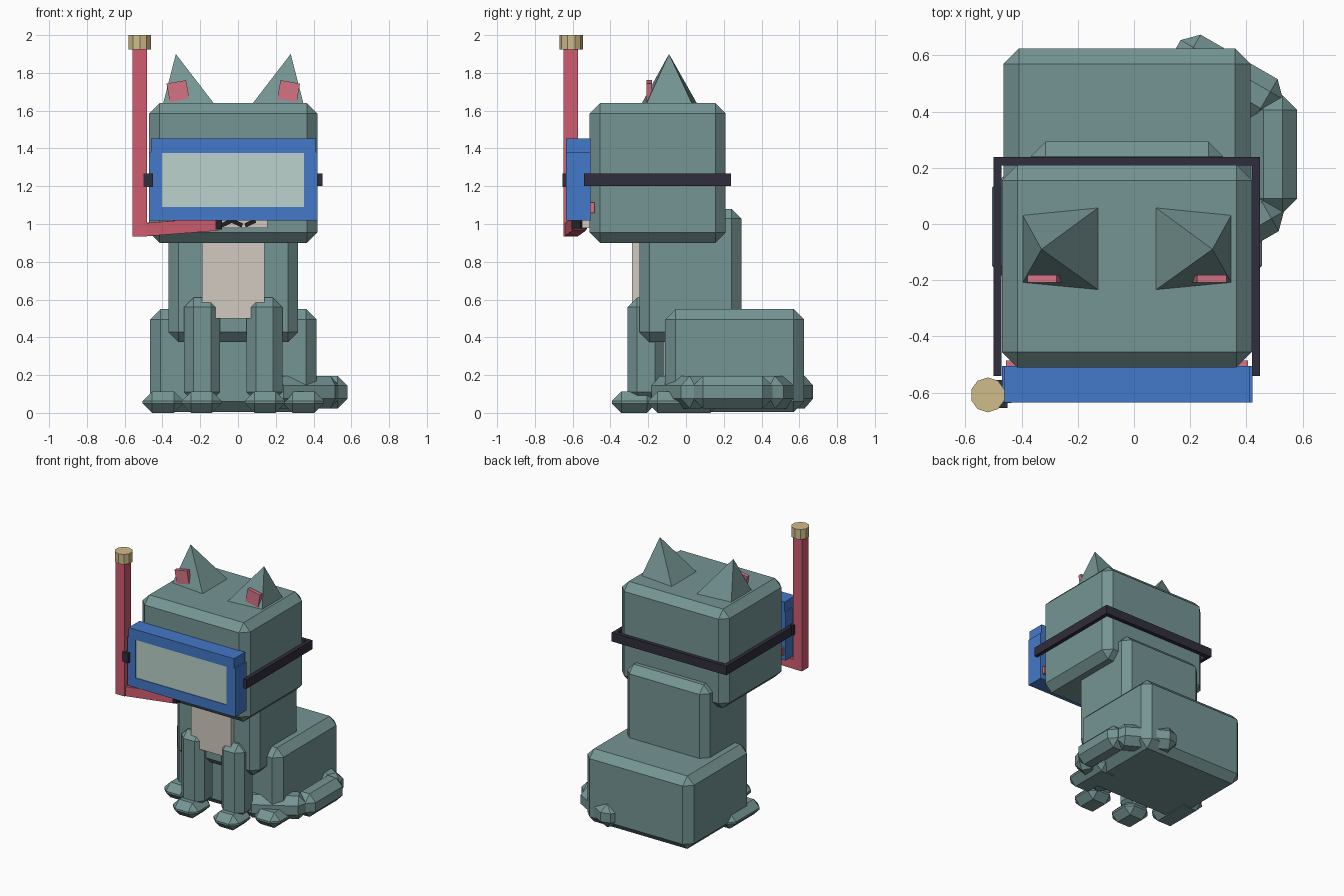
import bpy, bmesh, math
from mathutils import Matrix, Vector

if "Cube" in bpy.data.objects:
    bpy.data.objects.remove(bpy.data.objects["Cube"])

CX = -0.025  # mirror plane of the animal (tail shifts it off centre)


def mat(name, r, g, b):
    lin = [((c / 255 + 0.055) / 1.055) ** 2.4 for c in (r, g, b)]
    m = bpy.data.materials.new(name)
    m.diffuse_color = (*lin, 1)
    m.use_nodes = True
    m.node_tree.nodes["Principled BSDF"].inputs["Base Color"].default_value = m.diffuse_color
    return m


FUR = mat("teal grey fur", 117, 149, 148)
CREAM = mat("cream", 210, 202, 193)
PINK = mat("pink", 214, 116, 132)
BLUE = mat("mask blue", 68, 120, 200)
LENS = mat("pale lens", 187, 210, 204)
RED = mat("snorkel red", 208, 92, 112)
STRAP = mat("dark strap", 48, 45, 60)
BLACK = mat("black", 32, 32, 38)
TAN = mat("tan cap", 208, 188, 138)


def finish(name, bm, material):
    bmesh.ops.recalc_face_normals(bm, faces=bm.faces)
    me = bpy.data.meshes.new(name)
    bm.to_mesh(me)
    bm.free()
    me.materials.append(material)
    ob = bpy.data.objects.new(name, me)
    bpy.context.collection.objects.link(ob)
    return ob


def block(name, centre, size, material, bevel=0.0, rot=None):
    """Box with optional single chamfer and rotation."""
    bm = bmesh.new()
    bmesh.ops.create_cube(bm, size=1)
    bmesh.ops.scale(bm, vec=size, verts=bm.verts)
    if bevel:
        bmesh.ops.bevel(bm, geom=bm.edges[:], offset=bevel, segments=1,
                        profile=0.5, affect='EDGES')
    m = Matrix.Translation(centre)
    if rot is not None:
        m = m @ rot
    bm.transform(m)
    return finish(name, bm, material)


def span(name, x, y, z, material, bevel=0.0):
    """Box given by its (min, max) on each axis."""
    c = [(a + b) / 2 for a, b in (x, y, z)]
    s = [b - a for a, b in (x, y, z)]
    return block(name, c, s, material, bevel)


# Body masses
span("hips", (-0.465, 0.415), (-0.11, 0.625), (0.005, 0.55), FUR, 0.055)
span("torso", (-0.367, 0.317), (-0.245, 0.293), (0.375, 1.08), FUR, 0.052)
span("head", (-0.47, 0.42), (-0.51, 0.21), (0.90, 1.64), FUR, 0.055)
span("chest_patch", (-0.19, 0.14), (-0.285, -0.2), (0.5, 0.97), CREAM)
span("muzzle", (-0.205, 0.155), (-0.55, -0.48), (0.98, 1.16), CREAM)

# Mirrored limbs, ears and cheeks
for side, s in (("left", -1), ("right", 1)):
    block(f"front_leg_{side}", (CX + s * 0.165, -0.212, 0.335),
          (0.192, 0.195, 0.55), FUR, 0.05)
    block(f"front_paw_{side}", (CX + s * 0.168, -0.275, 0.057),
          (0.21, 0.235, 0.114), FUR, 0.05)
    block(f"back_paw_{side}", (CX + s * 0.372, -0.01, 0.057),
          (0.215, 0.38, 0.114), FUR, 0.05)
    block(f"cheek_{side}", (CX + s * 0.355, -0.503, 1.085),
          (0.15, 0.036, 0.055), PINK)

    bm = bmesh.new()
    base = [bm.verts.new((CX + s * x, y, 1.635)) for x, y in
            ((0.10, -0.236), (0.372, -0.21), (0.372, 0.033), (0.10, 0.06))]
    apex = bm.verts.new((CX + s * 0.304, -0.09, 1.9))
    bm.faces.new(base)
    for i in range(4):
        bm.faces.new((base[i], base[(i + 1) % 4], apex))
    finish(f"ear_{side}", bm, FUR)
    block(f"inner_ear_{side}", (CX + s * 0.293, -0.195, 1.703),
          (0.105, 0.028, 0.1), PINK, rot=Matrix.Rotation(s * math.radians(10), 4, 'Y'))

# Tail wrapped round the right side
for i, (x, y, ang) in enumerate(((0.331, 0.52, -30), (0.494, 0.248, 90),
                                 (0.335, -0.03, 30))):
    block(f"tail_segment_{i + 1}", (x, y, 0.11), (0.42, 0.172, 0.172), FUR, 0.052,
          Matrix.Rotation(math.radians(ang), 4, 'Z'))

# Diving mask: frame bars and lens
for part, z in (("top", (1.375, 1.452)), ("bottom", (1.018, 1.09))):
    span(f"mask_frame_{part}", (-0.46, 0.412), (-0.635, -0.505), z, BLUE)
for part, x in (("left", (-0.47, -0.402)), ("right", (0.35, 0.422))):
    span(f"mask_frame_{part}", x, (-0.635, -0.505), (1.018, 1.38), BLUE)
span("mask_lens", (-0.403, 0.352), (-0.63, -0.59), (1.085, 1.38), LENS)

# Strap
Z = (1.2, 1.267)
span("strap_left", (-0.5, -0.472), (-0.54, 0.215), Z, STRAP)
span("strap_right", (0.42, 0.448), (-0.54, 0.215), Z, STRAP)
span("strap_back", (-0.5, 0.448), (0.208, 0.238), Z, STRAP)

# Snorkel: upright tube, lower tube, cap, clip and mouthpiece
span("snorkel_tube", (-0.558, -0.483), (-0.648, -0.572), (0.935, 1.93), RED)
a, b = Vector((-0.52, -0.61, 0.968)), Vector((-0.11, -0.565, 1.0))
block("snorkel_lower_tube", (a + b) / 2, (0.07, 0.07, (b - a).length), RED,
      rot=(b - a).to_track_quat('Z', 'Y').to_matrix().to_4x4())
bm = bmesh.new()
bmesh.ops.create_cone(bm, cap_ends=True, segments=10, radius1=0.062, radius2=0.062,
                      depth=0.075, matrix=Matrix.Translation((-0.52, -0.608, 1.9625)))
finish("snorkel_cap", bm, TAN)
span("snorkel_clip", (-0.5, -0.45), (-0.654, -0.555), (1.195, 1.268), STRAP)
span("mouthpiece", (-0.12, -0.085), (-0.605, -0.525), (0.97, 1.03), BLACK)

# Mouth strokes
for i, (x, ang) in enumerate(((-0.06, -25), (-0.005, 25), (0.065, -25))):
    block(f"mouth_stroke_{i + 1}", (x, -0.553, 1.005), (0.06, 0.012, 0.022), BLACK,
          rot=Matrix.Rotation(math.radians(ang), 4, 'Y'))
